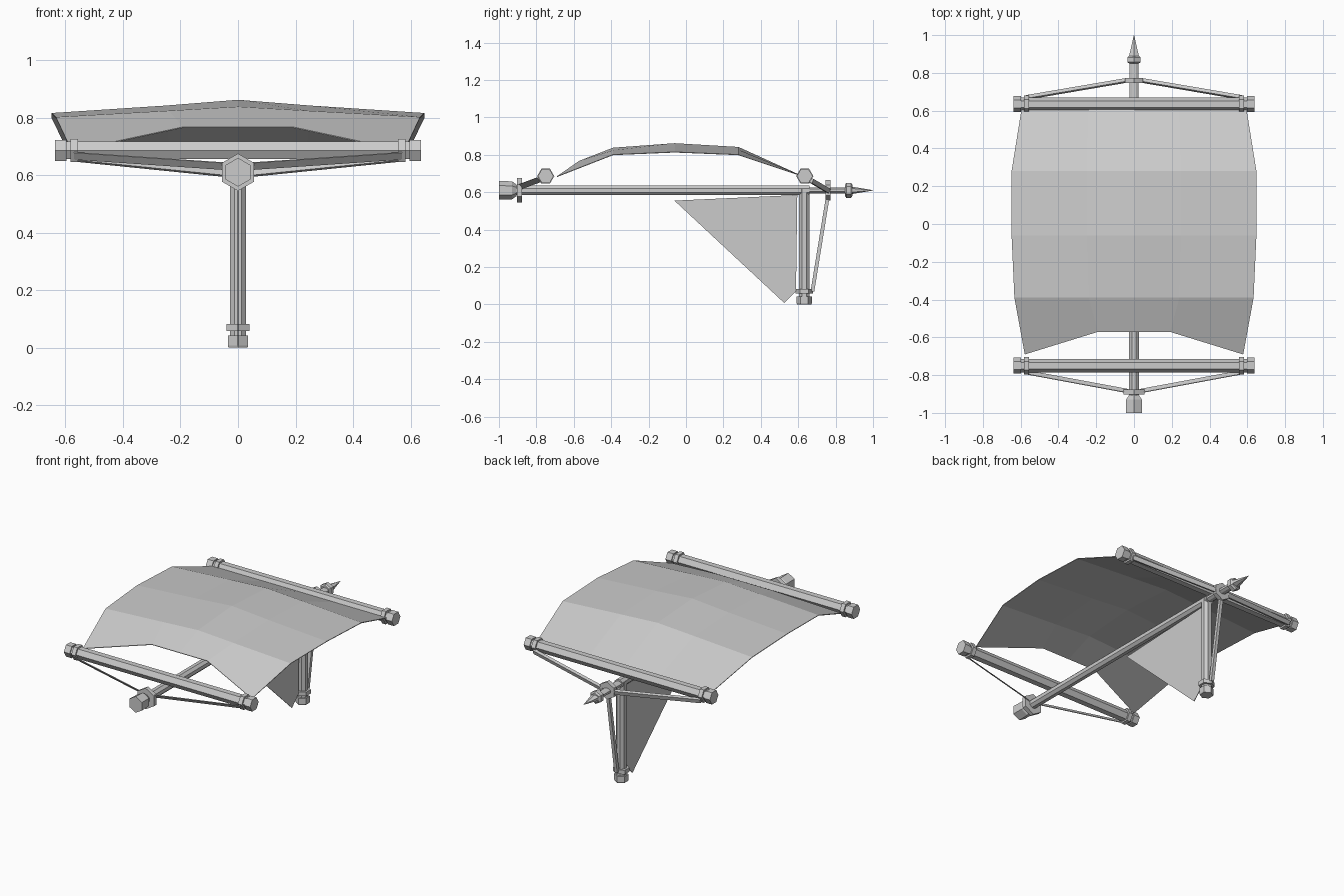
import bpy, bmesh
from math import pi, cos, sin
from mathutils import Vector

if "Cube" in bpy.data.objects:
    bpy.data.objects.remove(bpy.data.objects["Cube"], do_unlink=True)

grey = bpy.data.materials.new("light grey")
grey.use_nodes = True
grey.diffuse_color = (0.6, 0.6, 0.6, 1)
grey.node_tree.nodes["Principled BSDF"].inputs["Base Color"].default_value = (0.6, 0.6, 0.6, 1)

X, Y, Z = Vector((1, 0, 0)), Vector((0, 1, 0)), Vector((0, 0, 1))


def finish(name, bm, thickness=0):
    bmesh.ops.recalc_face_normals(bm, faces=bm.faces)
    mesh = bpy.data.meshes.new(name)
    bm.to_mesh(mesh)
    bm.free()
    mesh.materials.append(grey)
    obj = bpy.data.objects.new(name, mesh)
    bpy.context.collection.objects.link(obj)
    if thickness:
        mod = obj.modifiers.new("thickness", "SOLIDIFY")
        mod.thickness = thickness
        mod.offset = 0
    return obj


def loft(name, rings):
    """Skin a list of point rings and cap both ends."""
    bm = bmesh.new()
    loops = [[bm.verts.new(p) for p in ring] for ring in rings]
    n = len(loops[0])
    for a, b in zip(loops, loops[1:]):
        for i in range(n):
            j = (i + 1) % n
            bm.faces.new((a[i], a[j], b[j], b[i]))
    bm.faces.new(loops[0])
    bm.faces.new(loops[-1])
    return finish(name, bm)


def turned(name, origin, axis, u, profile, n=6, phase=0, flat=1):
    """Faceted turned part; profile holds (distance along axis, radius)."""
    v = axis.cross(u)
    angles = [phase + 2 * pi * i / n for i in range(n)]
    loft(name, [[origin + axis * d + u * (r * flat * cos(a)) + v * (r * sin(a))
                 for a in angles] for d, r in profile])


def stay(name, start, end, across, thick):
    """Straight stay with a four-sided section."""
    side = (end - start).cross(across).normalized() * thick / 2
    half = across / 2
    loft(name, [[p + half + side, p - half + side, p - half - side, p + half - side]
                for p in (start, end)])


# Long central boom with its front knob, collars and pointed rear tip
boom = Vector((0, 0, 0.61))
turned("boom", boom, Y, Z, [(-0.92, 0.028), (0.66, 0.028)], 8, pi / 8)
turned("boom_knob", boom, Y, Z, [(-1, 0.05), (-0.93, 0.048), (-0.905, 0.03)])
turned("front_collar", boom, Y, Z, [(-0.903, 0.065), (-0.877, 0.065)])
turned("boom_tail", boom, Y, Z, [(0.65, 0.026), (0.87, 0.026)], 8, pi / 8, 0.65)
turned("rear_collar", boom, Y, Z, [(0.747, 0.055), (0.773, 0.055)])
turned("tip_collar", boom, Y, Z,
       [(0.85, 0.03), (0.857, 0.04), (0.882, 0.04), (0.89, 0.03)])
turned("tip_spike", boom, Y, Z, [(0.885, 0.031), (1.0, 0.001)], 6, 0, 0.65)

# Cross spars with end rings and caps
for place, y in (("front", -0.75), ("rear", 0.635)):
    centre = Vector((0, y, 0.686))
    turned(place + "_spar", centre, X, Y, [(-0.62, 0.035), (0.62, 0.035)])
    for side, s in (("left", 1), ("right", -1)):
        turned(f"{place}_{side}_ring", centre, X, Y, [(0.557 * s, 0.046), (0.583 * s, 0.046)])
        turned(f"{place}_{side}_cap", centre, X, Y, [(0.597 * s, 0.042), (0.637 * s, 0.042)])

# Mast hanging under the boom
foot = Vector((0, 0.632, 0))
turned("mast", foot, Z, Y, [(0.02, 0.03), (0.62, 0.03)], 8, pi / 8)
turned("mast_cap", foot, Z, Y, [(0, 0.038), (0.008, 0.041), (0.042, 0.041)])
turned("mast_ring", foot, Z, Y, [(0.058, 0.046), (0.083, 0.046)])

# Stays from the collars to the spars and the mast foot
for side, s in (("left", 1), ("right", -1)):
    stay(f"front_{side}_stay", Vector((0.57 * s, -0.785, 0.667)),
         Vector((0.03 * s, -0.885, 0.63)), Vector((0, -0.02, 0.024)), 0.004)
    stay(f"rear_{side}_stay", Vector((0.57 * s, 0.67, 0.662)),
         Vector((0.03 * s, 0.762, 0.607)), Vector((0, 0.008, 0.024)), 0.018)
stay("mast_stay", Vector((0, 0.757, 0.57)), Vector((0, 0.676, 0.07)),
     Vector((0, 0.02, 0)), 0.02)

# Arched main sail: rows of (x, y, z) from the middle to one edge, mirrored
rows = [
    ((0, 0.61, 0.69), (0.24, 0.61, 0.69), (0.595, 0.61, 0.69)),
    ((0, 0.28, 0.84), (0.25, 0.28, 0.825), (0.648, 0.28, 0.8)),
    ((0, -0.06, 0.86), (0.25, -0.06, 0.84), (0.648, -0.06, 0.814)),
    ((0, -0.39, 0.836), (0.24, -0.39, 0.822), (0.633, -0.39, 0.8)),
    ((0, -0.57, 0.766), (0.19, -0.57, 0.766), (0.578, -0.69, 0.683)),
]
bm = bmesh.new()
grid = []
for row in rows:
    full = [(-x, y, z) for x, y, z in reversed(row[1:])] + list(row)
    grid.append([bm.verts.new(p) for p in full])
for a, b in zip(grid, grid[1:]):
    for i in range(len(a) - 1):
        bm.faces.new((a[i], a[i + 1], b[i + 1], b[i]))
finish("main_sail", bm, 0.004)

# Flat keel sail in front of the mast
bm = bmesh.new()
bm.faces.new([bm.verts.new((0, y, z)) for y, z in
              ((-0.062, 0.555), (0.595, 0.585), (0.588, 0.07), (0.525, 0.008))])
finish("keel_sail", bm, 0.004)
